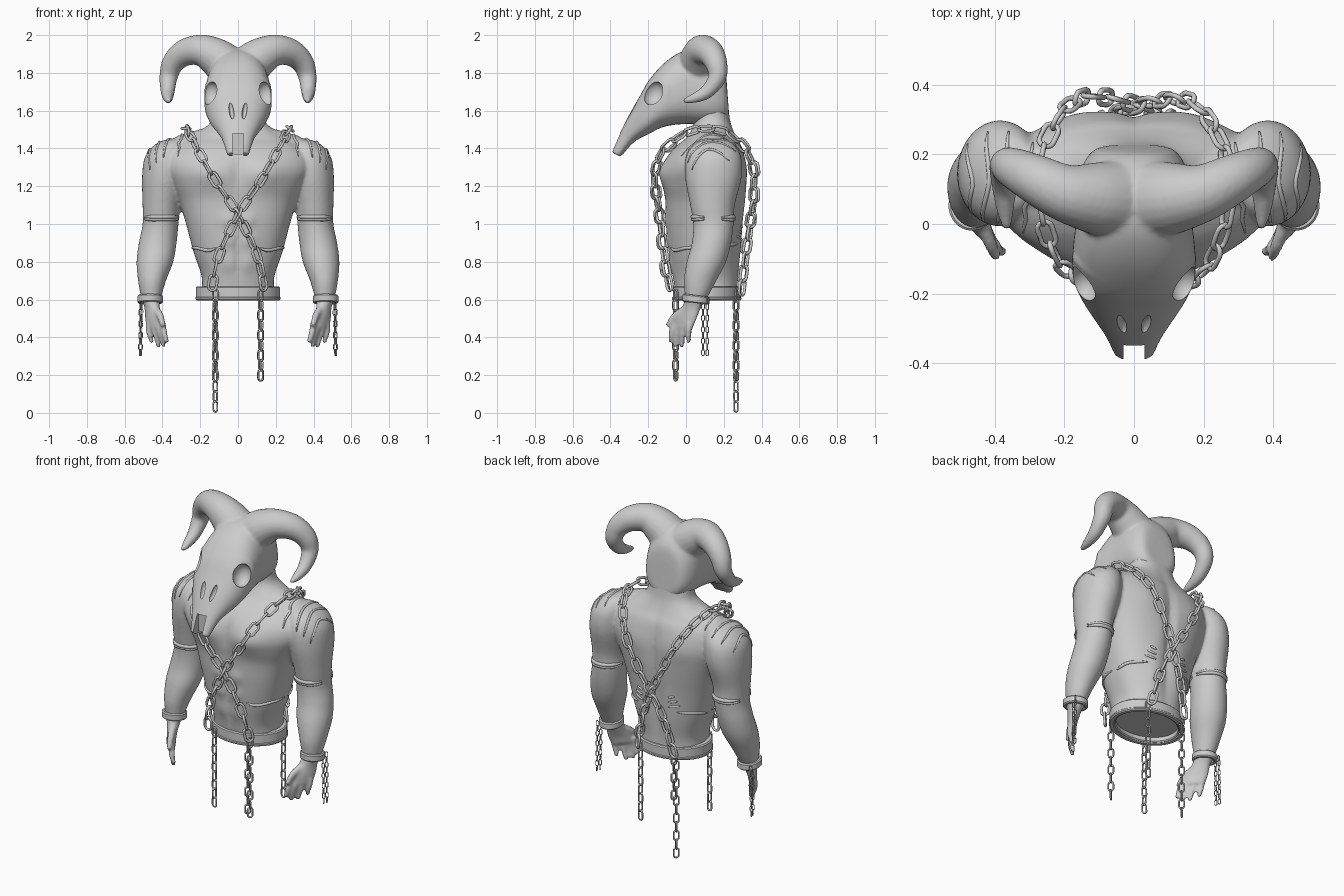
import bpy, bmesh, math
from math import sin, cos, pi
from mathutils import Vector, Matrix
from mathutils.bvhtree import BVHTree

if "Cube" in bpy.data.objects:
    bpy.data.objects.remove(bpy.data.objects["Cube"])


# ---------- helpers ----------
def spline(pts, n=6):
    """Catmull-Rom through tuples of any length."""
    out = []
    for i in range(len(pts) - 1):
        p0, p1, p2, p3 = pts[max(i - 1, 0)], pts[i], pts[i + 1], pts[min(i + 2, len(pts) - 1)]
        for k in range(n):
            t = k / n
            out.append(tuple(.5 * (2 * b + (c - a) * t + (2 * a - 5 * b + 4 * c - d) * t * t
                                   + (3 * b - a - 3 * c + d) * t ** 3)
                             for a, b, c, d in zip(p0, p1, p2, p3)))
    return out + [tuple(pts[-1])]


def sgn_pow(v, e):
    return math.copysign(abs(v) ** e, v)


def loft(bm, rings, closed=False):
    vs = [[bm.verts.new(p) for p in r] for r in rings]
    n, m = len(vs[0]), len(vs)
    for i in range(m if closed else m - 1):
        a, b = vs[i], vs[(i + 1) % m]
        for j in range(n):
            bm.faces.new((a[j], a[(j + 1) % n], b[(j + 1) % n], b[j]))
    if not closed:
        bm.faces.new(vs[0])
        bm.faces.new(vs[-1])


def tube(bm, pts, sides=8, closed=False):
    """Round tube through (x, y, z, radius) points."""
    P = [Vector(p[:3]) for p in pts]
    rings, nrm, m = [], None, len(P)
    for i, p in enumerate(P):
        if closed:
            t = (P[(i + 1) % m] - P[i - 1]).normalized()
        else:
            t = (P[min(i + 1, m - 1)] - P[max(i - 1, 0)]).normalized()
        nrm = t.orthogonal() if nrm is None else nrm - t * nrm.dot(t)
        nrm.normalize()
        b = t.cross(nrm)
        rings.append([p + (nrm * cos(2 * pi * k / sides) + b * sin(2 * pi * k / sides)) * pts[i][3]
                      for k in range(sides)])
    loft(bm, rings, closed)


def finish(name, bm, angle=None, voxel=0, smooth=0, cutters=()):
    bmesh.ops.recalc_face_normals(bm, faces=bm.faces)
    me = bpy.data.meshes.new(name)
    bm.to_mesh(me)
    bm.free()
    ob = bpy.data.objects.new(name, me)
    bpy.context.collection.objects.link(ob)
    if voxel:
        md = ob.modifiers.new("remesh", 'REMESH')
        md.mode, md.voxel_size = 'VOXEL', voxel
        md = ob.modifiers.new("smooth", 'SMOOTH')
        md.factor, md.iterations = .5, smooth
    for c in cutters:
        md = ob.modifiers.new("cut", 'BOOLEAN')
        md.operation, md.solver, md.object = 'DIFFERENCE', 'EXACT', c
    if ob.modifiers:
        dg = bpy.context.evaluated_depsgraph_get()
        new = bpy.data.meshes.new_from_object(ob.evaluated_get(dg))
        ob.modifiers.clear()
        ob.data = new
    for c in cutters:
        bpy.data.objects.remove(c)
    ob.data.polygons.foreach_set("use_smooth", [True] * len(ob.data.polygons))
    if angle:
        ob.data.set_sharp_from_angle(angle=math.radians(angle))
    return ob


# ---------- body: torso, neck, arms and hands fused ----------
body = bmesh.new()
torso = [(.63, .195, -.055, .275), (.72, .192, -.07, .275), (.85, .235, -.09, .285), (1.0, .275, -.105, .30),
         (1.12, .312, -.11, .315), (1.2, .35, -.12, .32), (1.28, .39, -.12, .32), (1.35, .39, -.10, .31),
         (1.41, .345, -.055, .295), (1.455, .275, 0, .27), (1.50, .19, .03, .25), (1.55, .14, .045, .235),
         (1.65, .13, .05, .22)]
# muscle relief: x, z, amount, x spread, z spread, front(-1) / back(1)
relief = [(.15, 1.27, .03, .1, .075, -1), (0, 1.28, -.012, .025, .1, -1), (0, .9, -.01, .016, .2, -1),
          (.055, 1.02, .012, .035, .035, -1), (.055, .91, .012, .035, .035, -1), (.05, .79, .01, .035, .045, -1),
          (.16, 1.3, .012, .08, .1, 1), (0, 1.1, -.02, .03, .3, 1), (.09, .85, .01, .05, .15, 1)]
rings = []
for z, rx, y0, y1 in spline(torso):
    ring = []
    for k in range(64):
        a = 2 * pi * k / 64
        x = rx * sgn_pow(cos(a), .85)
        y = (y0 + y1) / 2 + (y1 - y0) / 2 * sgn_pow(sin(a), .85)
        for bx, bz, amt, sx, sz, side in relief:
            if sin(a) * side > 0:
                y += side * amt * abs(sin(a)) * math.exp(-((abs(x) - bx) / sx) ** 2 - ((z - bz) / sz) ** 2)
        ring.append((x, y, z))
    rings.append(ring)
loft(body, rings)
# x, y, z, x radius, y radius, turn
arm = [(.31, .15, 1.455, .03, .04, 0), (.345, .145, 1.43, .08, .1, 0), (.375, .145, 1.36, .115, .145, 0),
       (.39, .145, 1.25, .118, .15, 0), (.405, .14, 1.1, .1, .118, 0), (.41, .145, 1.0, .095, .107, 0),
       (.425, .135, .9, .1, .104, 0), (.44, .108, .8, .097, .104, 0), (.455, .075, .7, .074, .086, 0),
       (.46, .053, .61, .052, .06, .2), (.455, .03, .56, .036, .055, .5), (.447, .002, .5, .027, .066, .65),
       (.437, -.014, .45, .022, .064, .7)]
fingers = [(.398, -.062, .375, -.08, .372), (.422, -.034, .393, -.056, .348),
           (.448, -.006, .418, -.022, .345), (.474, .02, .455, .015, .37)]
for s in (1, -1):
    loft(body, [[(s * (x + rx * cos(a) * cos(t) + ry * sin(a) * sin(t)), y - rx * cos(a) * sin(t) + ry * sin(a) * cos(t), z)
                 for a in (2 * pi * k / 32 for k in range(32))] for x, y, z, rx, ry, t in spline(arm)])
    for xb, yb, xt, yt, zt in fingers:
        tube(body, spline([(s * xb, yb, .475, .018), (s * ((xb + xt) / 2 + .005), (yb + yt) / 2 - .005, .425, .017),
                           (s * xt, yt, zt, .012)], 4), 10)
    # thumb
    tube(body, spline([(s * .435, -.005, .55, .02), (s * .41, -.062, .51, .019), (s * .397, -.098, .46, .013)], 4), 10)
    tube(body, [(s * .12, .13, 1.40, .12), (s * .3, .14, 1.36, .11)], 16)
body = finish("body", body, voxel=.009, smooth=5)
bvh = BVHTree.FromPolygons([v.co for v in body.data.vertices], [p.vertices for p in body.data.polygons])

# ---------- horned skull ----------
head = bmesh.new()
# top (y, z), bottom (y, z), half width
skull = [(.215, 1.76, .225, 1.62, .05), (.195, 1.85, .222, 1.56, .115), (.12, 1.92, .16, 1.53, .155),
         (0, 1.92, .03, 1.53, .165), (-.1, 1.865, -.06, 1.525, .175), (-.19, 1.77, -.13, 1.51, .174),
         (-.243, 1.68, -.20, 1.475, .148), (-.297, 1.585, -.25, 1.45, .114), (-.35, 1.48, -.29, 1.42, .082),
         (-.395, 1.38, -.345, 1.355, .058)]
loft(head, [[(w * sgn_pow(cos(a), .78) * (1 - .1 * sin(a)), (ty + by) / 2 + (ty - by) / 2 * sgn_pow(sin(a), .85),
              (tz + bz) / 2 + (tz - bz) / 2 * sgn_pow(sin(a), .85))
             for a in (2 * pi * k / 40 for k in range(40))] for ty, tz, by, bz, w in spline(skull)])
horn = [(.05, .07, 1.83, .115), (.12, .075, 1.885, .102), (.2, .09, 1.92, .083), (.285, .13, 1.905, .071),
        (.345, .16, 1.85, .059), (.368, .165, 1.775, .048), (.372, .11, 1.70, .037), (.37, .04, 1.665, .025),
        (.365, -.015, 1.65, .011)]
for s in (1, -1):
    tube(head, [(s * x, y, z, r) for x, y, z, r in spline(horn)], 20)
    # brow ridge
    tube(head, spline([(s * .05, -.17, 1.765, .012), (s * .115, -.135, 1.765, .022), (s * .158, -.10, 1.73, .018),
                       (s * .165, -.10, 1.64, .014)], 5), 10)


def ellipsoid(name, loc, scale, tilt=0, lean=0):
    bm = bmesh.new()
    m = Matrix.Translation(loc) @ Matrix.Rotation(lean, 4, 'Y') @ Matrix.Rotation(tilt, 4, 'X') \
        @ Matrix.Diagonal((*scale, 1))
    bmesh.ops.create_uvsphere(bm, u_segments=24, v_segments=14, radius=1, matrix=m)
    ob = finish(name, bm)
    ob.hide_render = True
    return ob


cuts = []
for s in (1, -1):
    cuts.append(ellipsoid("eye_cutter", (s * .145, -.17, 1.69), (.05, .055, .066), -.4))
    cuts.append(ellipsoid("nostril_cutter", (s * .036, -.30, 1.605), (.014, .035, .055), -.5, s * .15))
bm = bmesh.new()
bmesh.ops.create_cube(bm, size=1, matrix=Matrix.Translation((0, -.395, 1.40)) @ Matrix.Diagonal((.06, .12, .16, 1)))
notch = finish("snout_cutter", bm)
notch.hide_render = True
finish("horned_skull", head, 40, voxel=.009, smooth=4, cutters=cuts + [notch])


# ---------- belt and wrist cuffs ----------
def hoop(name, c, rx, ry, h, th, tilt=0):
    bm = bmesh.new()
    b = .006
    prof = [(0, -h + b), (0, h - b), (-b, h), (-th + b, h), (-th, h - b), (-th, -h + b), (-th + b, -h), (-b, -h)]
    loft(bm, [[(c[0] + (rx + d) * cos(a), c[1] + (ry + d) * sin(a), c[2] + z + tilt * sin(a)) for d, z in prof]
              for a in (2 * pi * k / 56 for k in range(56))], True)
    return finish(name, bm, 35)


hoop("belt", (0, .11, .635), .222, .18, .034, .034)
hoop("belt_rim", (0, .11, .606), .226, .184, .01, .03)
for s in (1, -1):
    hoop("wrist_cuff", (s * .465, .053, .602), .068, .072, .021, .022, -.008)

# ---------- chains ----------
chains = bmesh.new()


def chain(path, L, W, r, roll=0.):
    pts = [Vector(p) for p in spline(path, 12)]
    pitch, nxt, s, i = L - 3 * r, L / 2, 0, 0
    for a, b in zip(pts, pts[1:]):
        d = (b - a).length
        while s + d >= nxt:
            p, t = a.lerp(b, (nxt - s) / d), (b - a).normalized()
            out = Vector((p.x * .6, p.y - .11, max(p.z - 1.25, 0) * 2))
            out = (out - t * out.dot(t)).normalized()
            ang = roll + (i % 2) * pi / 2
            n = out * cos(ang) + t.cross(out) * sin(ang)
            side, R, ring = n.cross(t), W / 2 - r, []
            for k in range(14):
                q = pi * (k % 7) / 6 + (pi if k > 6 else 0)
                off = (L / 2 - W / 2) * (1 if k < 7 else -1)
                ring.append((*(p + side * R * cos(q) + t * (R * sin(q) + off)), r))
            tube(chains, ring, 6, True)
            nxt += pitch
            i += 1
        s += d


cross = [(-.14, -.085, .64), (-.105, -.115, .82), (0, -.14, 1.05), (.12, -.163, 1.23), (.2, -.13, 1.37),
         (.255, -.02, 1.47), (.275, .12, 1.505), (.245, .25, 1.465), (.17, .35, 1.33), (.08, .36, 1.15),
         (0, .34, 1.0), (-.07, .315, .84), (-.12, .29, .64)]
for s in (1, -1):
    chain([(s * x, y - s * .004, z) for x, y, z in cross], .1, .058, .0078, .35)
    for y, z0 in ((-.055, .165), (.265, .0 if s < 0 else .165)):
        chain([(s * .12, y, z0), (s * .12, y, .64)], .068, .038, .005, .3)
    for dx, y in ((0, .09), (.006, .113)):
        chain([(s * (.514 + dx), y, .3), (s * (.51 + dx), y, .6)], .038, .02, .0025, .3)
finish("chains", chains)

# ---------- scars and arm bands hugging the skin ----------
scars = bmesh.new()


def scar(pts, r=.007):
    P = [bvh.find_nearest(Vector(p))[0] for p in spline(pts, 5)]
    n = len(P) - 1
    tube(scars, [(*p, r * (.35 + .65 * min(1, 4 * min(i, n - i) / n))) for i, p in enumerate(P)], 8)


for s in (1, -1):
    for x, ya, yb, z in ((.30, -.04, .22, 1.45), (.37, -.03, .26, 1.44), (.42, -.02, .25, 1.41), (.47, .0, .22, 1.37)):
        scar([(s * (x + .03), ya, z - .08), (s * x, (ya + yb) / 2, z + .03), (s * (x - .01), yb, z - .04)])
    # front and back halves of the arm band
    for a0, a1 in ((190, 335), (25, 170)):
        for dz in (-.006, .006):
            scar([(s * (.41 + .11 * cos(math.radians(a))), .143 + .12 * sin(math.radians(a)), 1.03 + dz)
                  for a in (a0 + (a1 - a0) * k / 6 for k in range(7))], .011)
    # rib and lower back slashes
    scar([(s * .13, -.13, .865), (s * .19, -.1, .85), (s * .235, 0, .87), (s * .26, .1, .87)], .009)
    scar([(s * .26, .14, .86), (s * .24, .22, .88), (s * .15, .31, .89)], .009)
    for k in range(3):
        scar([(s * .09, .32, .92 + k * .03), (s * (.17 - k * .02), .31, .93 + k * .03)], .007)
finish("scars_and_arm_bands", scars)
